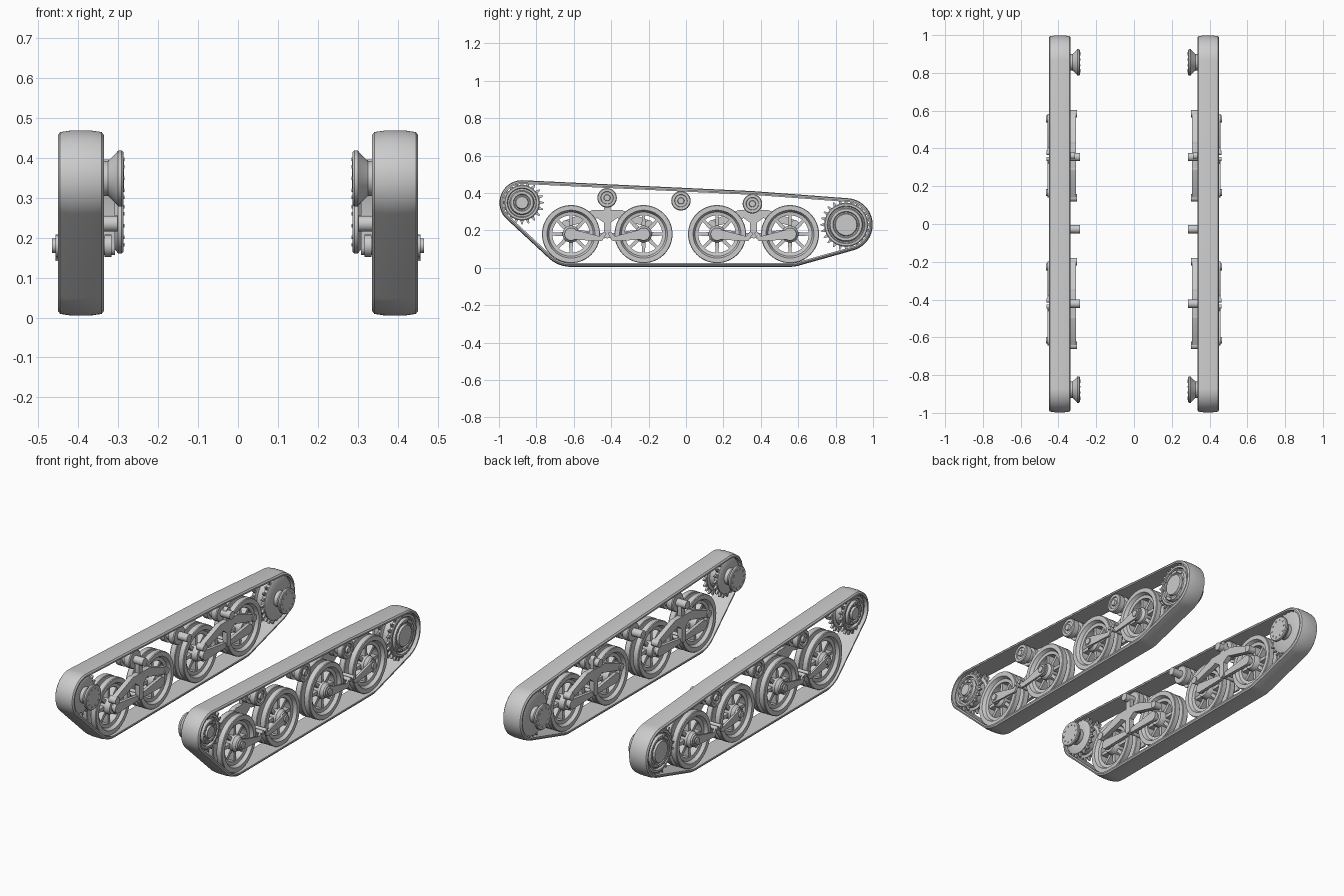
import bpy, bmesh
from math import sin, cos, tau

if "Cube" in bpy.data.objects:
    bpy.data.objects.remove(bpy.data.objects["Cube"])

GREY = (0.6, 0.6, 0.6, 1)
mat = bpy.data.materials.new("plain_grey")
mat.use_nodes = True
mat.diffuse_color = GREY
mat.node_tree.nodes["Principled BSDF"].inputs["Base Color"].default_value = GREY
parts = []


def finish(name, bm):
    """Turn a bmesh into an object mirrored to the other track."""
    bmesh.ops.recalc_face_normals(bm, faces=bm.faces)
    mesh = bpy.data.meshes.new(name)
    bm.to_mesh(mesh)
    bm.free()
    mesh.materials.append(mat)
    ob = bpy.data.objects.new(name, mesh)
    bpy.context.collection.objects.link(ob)
    ob.modifiers.new("both_sides", 'MIRROR').use_mirror_merge = False
    parts.append(ob)


def skin(bm, rings, closed=False):
    """Join rings of points with quads; cap the ends unless closed."""
    loops = [[bm.verts.new(p) for p in ring] for ring in rings]
    n = len(loops[0])
    pairs = list(zip(loops, loops[1:]))
    if closed:
        pairs.append((loops[-1], loops[0]))
    else:
        bm.faces.new(loops[0])
        bm.faces.new(loops[-1])
    for a, b in pairs:
        for i in range(n):
            j = (i + 1) % n
            bm.faces.new((a[i], a[j], b[j], b[i]))


def hull(circles, steps):
    """Convex outline round (y, z, r) circles, kept as centre, radius, direction."""
    pts = []
    for y, z, r in circles:
        for i in range(steps):
            a = tau * i / steps
            pts.append((y + r * cos(a), z + r * sin(a), y, z, r, cos(a), sin(a)))
    pts.sort()

    def half(seq):
        out = []
        for p in seq:
            while len(out) > 1 and ((out[-1][0] - out[-2][0]) * (p[1] - out[-2][1])
                                    - (out[-1][1] - out[-2][1]) * (p[0] - out[-2][0])) <= 1e-9:
                out.pop()
            out.append(p)
        return out[:-1]
    return [p[2:] for p in half(pts) + half(pts[::-1])]


def outline(shape, x, inset=0):
    return [(x, y + (r - inset) * c, z + (r - inset) * s) for y, z, r, c, s in shape]


def plates(name, shapes, x0, x1, steps=16):
    """Flat plates, each the hull of a few circles, between x0 and x1."""
    bm = bmesh.new()
    for circles in shapes:
        h = hull(circles, steps)
        skin(bm, [outline(h, x0), outline(h, x1)])
    finish(name, bm)


def lathe(name, y, z, profile, closed=False, segs=48):
    """Turn an (x, radius) profile about an axle running along x."""
    bm = bmesh.new()
    skin(bm, [[(x, y + r * cos(tau * i / segs), z + r * sin(tau * i / segs))
               for i in range(segs)] for x, r in profile], closed)
    finish(name, bm)


def around(y, z, radius, count):
    return [(y + radius * cos(tau * i / count), z + radius * sin(tau * i / count))
            for i in range(count)]


FRONT, REAR = (-0.877, 0.348), (0.856, 0.23)
WHEELS, AXLE_Z = (-0.615, -0.227, 0.166, 0.556), 0.18
ROLLERS = ((-0.422, 0.374), (-0.027, 0.358), (0.355, 0.342))
MID = 0.393

# Track belt wrapped round all the wheels, with a crowned tread
wrap = hull([(*FRONT, 0.12), (*REAR, 0.142)]
            + [(y, AXLE_Z, 0.175) for y in (WHEELS[0], WHEELS[3])]
            + [(y, z, 0.068) for y, z in ROLLERS], 96)
section = [(-0.058, 0.02), (-0.058, 0.012), (-0.052, 0.004), (-0.025, 0), (0.025, 0),
           (0.052, 0.004), (0.058, 0.012), (0.058, 0.02)]
belt = bmesh.new()
skin(belt, [outline(wrap, MID + x, d) for x, d in section], closed=True)
finish("track_belt", belt)

# Road wheels: twin tyres with a groove, open spokes, hub
tyre = [(0.045, 0.128), (0.045, 0.152), (0.041, 0.155), (0.013, 0.155), (0.01, 0.152),
        (0.01, 0.118)]
web = [(0.027, 0.118), (0.024, 0.1)]
left = [(MID - x, r) for x, r in tyre]
right = [(MID + x, r) for x, r in reversed(tyre)]
rim = left + right + [(MID + x, r) for x, r in web] + [(MID - x, r) for x, r in reversed(web)]
for n, y in enumerate(WHEELS, 1):
    lathe(f"road_wheel_rim_{n}", y, AXLE_Z, rim, closed=True, segs=64)
    plates(f"road_wheel_spokes_{n}",
           [[(y, AXLE_Z, 0.012), (a, b, 0.008)] for a, b in around(y, AXLE_Z, 0.105, 8)],
           MID - 0.018, MID + 0.018)
    lathe(f"road_wheel_hub_{n}", y, AXLE_Z,
          [(0.325, 0.02), (0.345, 0.022), (0.345, 0.038), (0.365, 0.045), (0.425, 0.045),
           (0.44, 0.034), (0.45, 0.034), (0.45, 0.018), (0.465, 0.018)])

# Return rollers with axle stubs on the inner side
for n, (y, z) in enumerate(ROLLERS, 1):
    lathe(f"return_roller_{n}", y, z,
          [(0.285, 0.022), (0.345, 0.022), (0.345, 0.048), (0.35, 0.052), (0.38, 0.052),
           (0.38, 0.036), (0.405, 0.036), (0.405, 0.052), (0.436, 0.052), (0.44, 0.048),
           (0.44, 0.034), (0.434, 0.032), (0.434, 0.018), (0.445, 0.016)])

# Bogies: one for each pair of wheels
for n, (a, b) in enumerate((WHEELS[:2], WHEELS[2:]), 1):
    mid = (a + b) / 2
    inner, outer, pins, links = [], [], [], []
    for s in (-1, 1):
        hub = (mid + s * 0.194, AXLE_Z)
        pin = (mid + s * 0.222, 0.235)
        inner.append([(*pin, 0.018), (mid + s * 0.07, 0.285, 0.025)])
        links.append([(*hub, 0.028), (mid + s * 0.02, 0.17, 0.014)])
        outer.append([(*hub, 0.028), (mid + s * 0.04, 0.155, 0.013)])
        outer.append([(mid + s * 0.035, 0.155, 0.013), (mid + s * 0.016, 0.182, 0.01)])
        pins.append([(*pin, 0.02)])
    inner.append([(mid - 0.07, 0.295, 0.014), (mid + 0.07, 0.295, 0.014), (mid, 0.25, 0.018)])
    inner.append([(mid, 0.28, 0.018), (mid, 0.175, 0.018)])
    plates(f"bogie_frame_{n}", inner, 0.308, 0.336)
    plates(f"bogie_inner_links_{n}", links, 0.316, 0.334)
    plates(f"bogie_outer_arms_{n}", outer, 0.446, 0.457)
    plates(f"bogie_frame_pins_{n}", pins, 0.302, 0.345)
    plates(f"bogie_arm_bolts_{n}", [[(mid + s * 0.016, 0.182, 0.011)] for s in (-1, 1)],
           0.33, 0.464)
    plates(f"bogie_roller_post_{n}", [[(mid, 0.3, 0.016), (mid, 0.36, 0.018)]], 0.312, 0.336)

# Front sprocket and rear drive wheel: toothed body, stepped hub, flared inner flange
for name, (y, z), body, reach, teeth, hub in (("front_sprocket", FRONT, 0.095, 0.118, 20, 0.06),
                                              ("rear_drive_wheel", REAR, 0.117, 0.138, 24, 0.085)):
    lathe(name, y, z,
          [(0.287, 0.058), (0.287, 0.066), (0.291, 0.07), (0.3, 0.07), (0.304, 0.064),
           (0.325, 0.044), (0.345, 0.044), (0.345, body - 0.008), (0.35, body), (0.37, body),
           (0.375, body - 0.015), (0.41, body - 0.015), (0.415, body), (0.432, body),
           (0.436, body - 0.005), (0.436, body - 0.016), (0.424, body - 0.02),
           (0.424, hub + 0.006), (0.44, hub), (0.44, hub - 0.014),
           (0.434, hub - 0.018), (0.434, hub - 0.024), (0.445, hub - 0.028)], segs=64)
    for row, x in (("inner", 0.354), ("outer", 0.418)):
        plates(f"{name}_{row}_teeth",
               [[(a, b, 0.011), (c, d, 0.004)] for (a, b), (c, d) in
                zip(around(y, z, body - 0.008, teeth), around(y, z, reach - 0.004, teeth))],
               x, x + 0.012, steps=8)
    plates(f"{name}_bolts", [[(a, b, 0.006)] for a, b in around(y, z, hub - 0.007, 10)],
           0.436, 0.444, steps=6)
    plates(f"{name}_flange_bolts", [[(a, b, 0.005)] for a, b in around(y, z, 0.05, 10)],
           0.284, 0.29, steps=6)

# Smooth round surfaces, keep machined edges sharp
for ob in bpy.context.selected_objects:
    ob.select_set(False)
for ob in parts:
    ob.select_set(True)
bpy.context.view_layer.objects.active = parts[0]
bpy.ops.object.shade_smooth_by_angle(angle=0.6)
